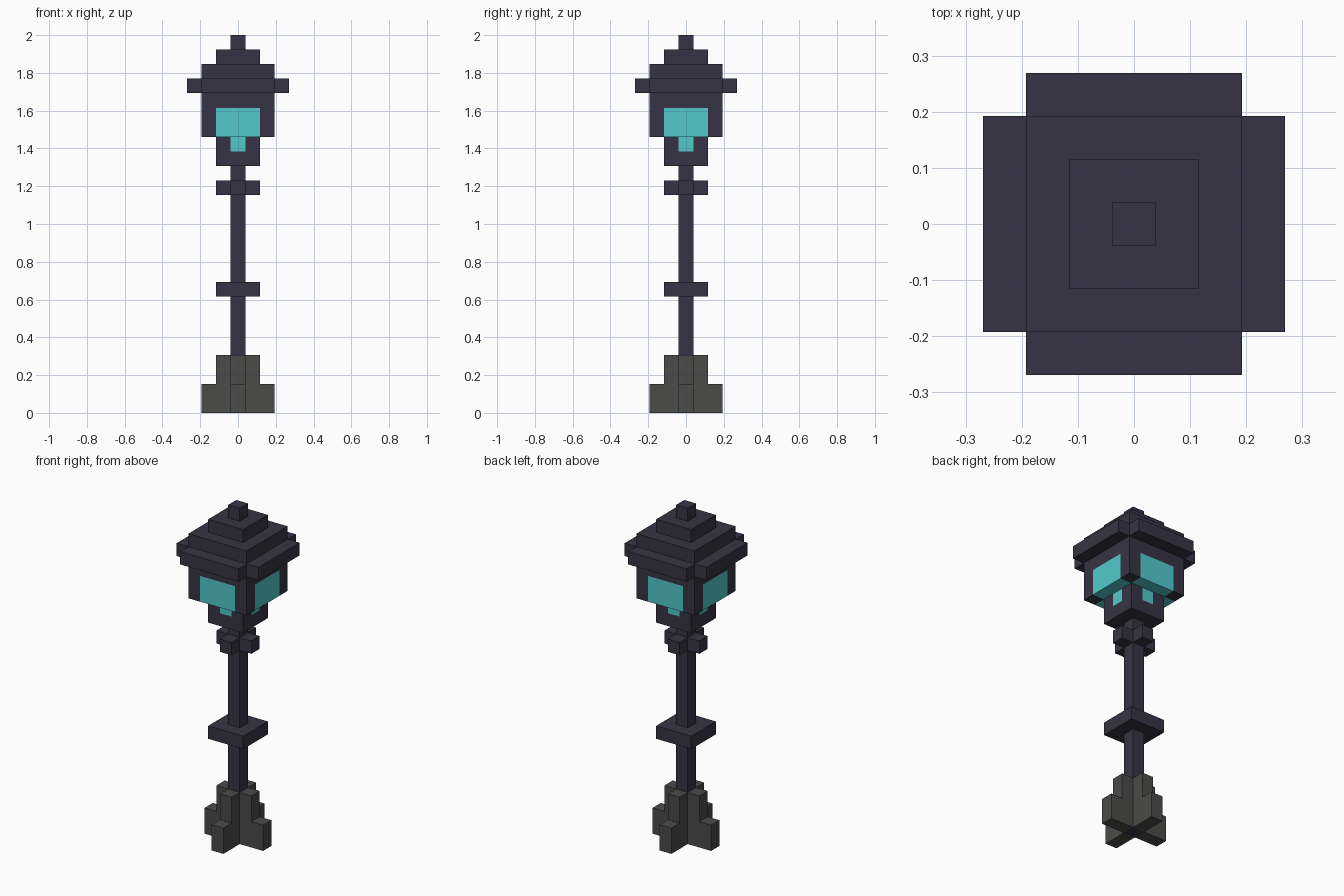
import bpy, bmesh
from mathutils import Matrix, Vector
from math import pi

if "Cube" in bpy.data.objects:
    bpy.data.objects.remove(bpy.data.objects["Cube"])

U = 2 / 26  # one block; the lamp is 26 blocks tall


def material(name, rgb):
    m = bpy.data.materials.new(name)
    m.diffuse_color = (*rgb, 1)
    m.use_nodes = True
    m.node_tree.nodes["Principled BSDF"].inputs["Base Color"].default_value = m.diffuse_color
    return m


IRON = material("dark_iron", (0.037, 0.034, 0.059))
STONE = material("grey_stone", (0.069, 0.069, 0.067))
GLOW = material("teal_glow", (0.084, 0.584, 0.604))


def prism(name, outline, extrude, mat, turns=1):
    """Extrude an outline (block units); repeat it by quarter turns about z."""
    bm = bmesh.new()
    for i in range(turns):
        rot = Matrix.Rotation(i * pi / 2, 4, 'Z')
        face = bm.faces.new([bm.verts.new(rot @ (Vector(p) * U)) for p in outline])
        res = bmesh.ops.extrude_face_region(bm, geom=[face], use_keep_orig=True)
        verts = [v for v in res["geom"] if isinstance(v, bmesh.types.BMVert)]
        bmesh.ops.translate(bm, verts=verts, vec=rot @ (Vector(extrude) * U))
    bmesh.ops.recalc_face_normals(bm, faces=bm.faces)
    me = bpy.data.meshes.new(name)
    bm.to_mesh(me)
    bm.free()
    me.materials.append(mat)
    ob = bpy.data.objects.new(name, me)
    bpy.context.collection.objects.link(ob)
    return ob


def box(name, x0, x1, y0, y1, z0, z1, mat, turns=1):
    pts = [(x0, y0, z0), (x1, y0, z0), (x1, y1, z0), (x0, y1, z0)]
    return prism(name, pts, (0, 0, z1 - z0), mat, turns)


def slab(name, width, z0, z1):
    h = width / 2
    return box(name, -h, h, -h, h, z0, z1, IRON)


def cross(name, long, short, z0, z1):
    a, b = long / 2, short / 2
    quarter = [(a, -b), (a, b), (b, b), (b, a), (-b, a), (-b, b),
               (-a, b), (-a, -b), (-b, -b), (-b, -a), (b, -a), (b, -b)]
    return prism(name, [(x, y, z0) for x, y in quarter], (0, 0, z1 - z0), IRON)


# Pole and stepped stone feet
slab("pole", 1, 0, 17)
step = [(.5, 0), (2.5, 0), (2.5, 2), (1.5, 2), (1.5, 4), (.5, 4)]
prism("stone_feet", [(x, -.5, z) for x, z in step], (0, 1, 0), STONE, 4)

# Pole rings
slab("lower_ring", 3, 8, 9)
cross("upper_ring", 3, 1, 15, 16)

# Lantern neck with small glowing slots
slab("neck_base", 3, 17, 18)
box("neck_corners", .5, 1.5, .5, 1.5, 18, 19, IRON, 4)
box("neck_glow", .5, 1.5, -.5, .5, 18, 19, GLOW, 4)

# Lantern head: corner posts, thick glowing panes, top plate
box("lantern_posts", 1.5, 2.5, 1.5, 2.5, 19, 21, IRON, 4)
box("lantern_panes", 1.5, 2.5, -1.5, 1.5, 19, 21, GLOW, 4)
slab("lantern_top", 5, 21, 22)

# Stepped roof
cross("roof_brim", 7, 5, 22, 23)
slab("roof_middle", 5, 23, 24)
slab("roof_upper", 3, 24, 25)
slab("roof_finial", 1, 25, 26)
